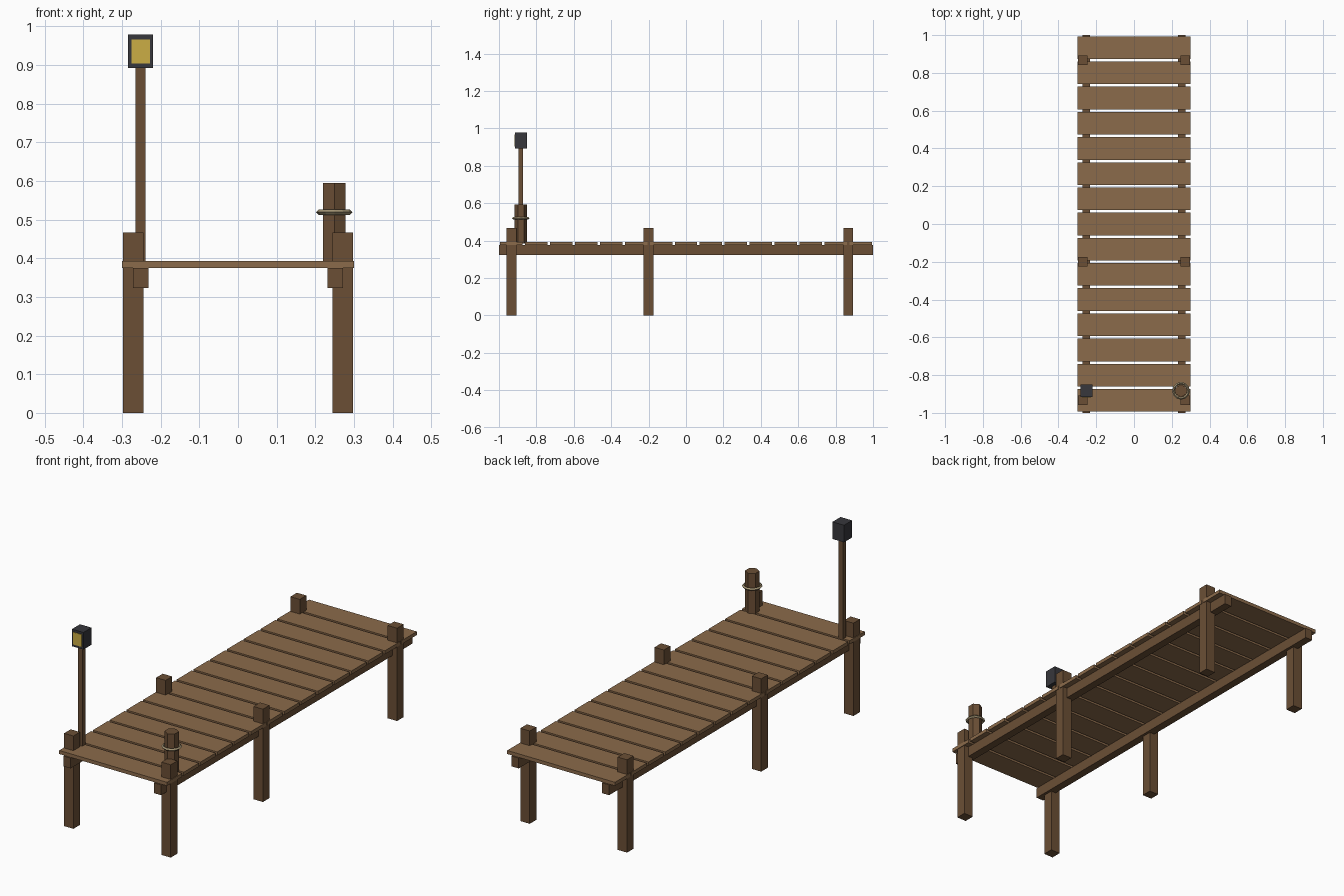
import bpy, math

if "Cube" in bpy.data.objects:
    bpy.data.objects.remove(bpy.data.objects["Cube"])


def material(name, rgb):
    m = bpy.data.materials.new(name)
    m.diffuse_color = (*rgb, 1)
    m.use_nodes = True
    m.node_tree.nodes["Principled BSDF"].inputs["Base Color"].default_value = m.diffuse_color
    return m


PLANK = material("plank wood", (0.26, 0.147, 0.07))
TIMBER = material("dark timber", (0.147, 0.078, 0.036))
IRON = material("dark iron", (0.038, 0.038, 0.045))
GLOW = material("lamp glow", (0.6, 0.42, 0.06))
ROPE = material("rope", (0.36, 0.29, 0.17))


def finish(name, mat):
    ob = bpy.context.object
    ob.name = name
    ob.data.materials.append(mat)
    return ob


def box(name, centre, size, mat):
    bpy.ops.mesh.primitive_cube_add(size=1, location=centre)
    bpy.context.object.scale = size
    bpy.ops.object.transform_apply(location=False, rotation=False, scale=True)
    return finish(name, mat)


PITCH = 2 / 15
DECK_LOW, DECK_TOP = 0.375, 0.393

# Deck planks
for i in range(15):
    box(f"plank_{i + 1}", (0, -1 + PITCH * (i + 0.5), (DECK_LOW + DECK_TOP) / 2),
        (0.6, 0.12, DECK_TOP - DECK_LOW), PLANK)

# Stringers and posts on both sides
for side, s in (("left", -1), ("right", 1)):
    box(f"stringer_{side}", (s * 0.252, 0, 0.349), (0.04, 2, 0.052), TIMBER)
    for i, y in enumerate((-0.933, -0.2, 0.867)):
        box(f"post_{side}_{i + 1}", (s * 0.271, y, 0.2335), (0.052, 0.052, 0.467), TIMBER)

# Lamp on a pole
LX, LY = -0.252, -0.883
box("lamp_pole", (LX, LY, 0.642), (0.025, 0.025, 0.505), TIMBER)
box("lamp_housing", (LX, LY, 0.935), (0.064, 0.064, 0.086), IRON)
box("lamp_pane", (LX, LY - 0.031, 0.935), (0.048, 0.008, 0.062), GLOW)

# Six-sided mooring bollard, one edge facing the front
bpy.ops.mesh.primitive_cylinder_add(vertices=6, radius=0.033, depth=0.21,
                                    location=(0.249, LY, 0.489))
finish("bollard", TIMBER)

# Rope ring around the bollard
bpy.ops.mesh.primitive_torus_add(major_radius=0.04, minor_radius=0.007,
                                 major_segments=12, minor_segments=4,
                                 location=(0.249, LY, 0.519))
finish("rope_ring", ROPE)
